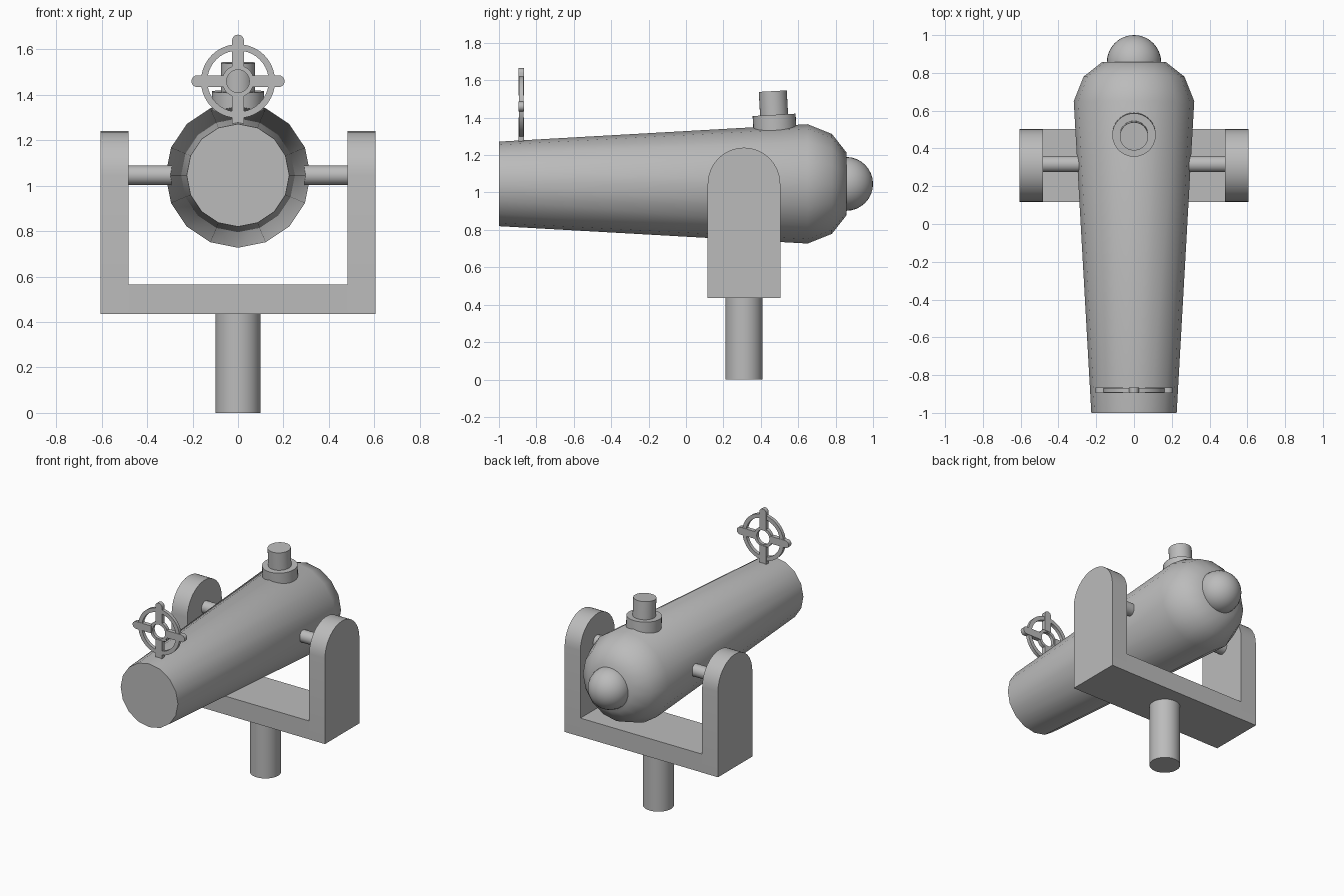
import bpy, bmesh
from math import sin, cos, pi, radians
from mathutils import Matrix, Vector

cube = bpy.data.objects.get("Cube")
if cube:
    bpy.data.objects.remove(cube)

GREY = (0.5, 0.5, 0.5, 1)
metal = bpy.data.materials.new("grey_metal")
metal.use_nodes = True
metal.diffuse_color = GREY
metal.node_tree.nodes["Principled BSDF"].inputs["Base Color"].default_value = GREY

AXIS_Z = 1.046      # height of the barrel axis and trunnions
PIVOT_Y = 0.31      # depth of the mount
Z_TO_Y = Matrix.Rotation(-pi / 2, 4, 'X')
Z_TO_X = Matrix.Rotation(pi / 2, 4, 'Y')


def finish(name, bm, matrix, angle=None):
    """Turn a bmesh into a placed, coloured object."""
    bmesh.ops.transform(bm, matrix=matrix, verts=bm.verts)
    bmesh.ops.recalc_face_normals(bm, faces=bm.faces)
    mesh = bpy.data.meshes.new(name)
    bm.to_mesh(mesh)
    bm.free()
    mesh.materials.append(metal)
    obj = bpy.data.objects.new(name, mesh)
    bpy.context.collection.objects.link(obj)
    if angle:
        bpy.ops.object.select_all(action='DESELECT')
        obj.select_set(True)
        bpy.context.view_layer.objects.active = obj
        bpy.ops.object.shade_smooth_by_angle(angle=radians(angle))
    return obj


def lathe(name, profile, matrix, sides=32, closed=False, angle=35):
    """Revolve (radius, height) points about z; cap the ends unless closed."""
    bm = bmesh.new()
    rings = [[bm.verts.new((r * cos(2 * pi * i / sides), r * sin(2 * pi * i / sides), h))
              for i in range(sides)] for r, h in profile]
    pairs = list(zip(rings, rings[1:]))
    if closed:
        pairs.append((rings[-1], rings[0]))
    else:
        bm.faces.new(rings[0])
        bm.faces.new(rings[-1])
    for a, b in pairs:
        for i in range(sides):
            j = (i + 1) % sides
            bm.faces.new((a[i], a[j], b[j], b[i]))
    return finish(name, bm, matrix, angle)


def tube(name, radius, low, high, matrix):
    return lathe(name, [(radius, low), (radius, high)], matrix)


def arch(name, half, bottom, spring, depth, matrix, steps=16):
    """Round-topped plate: outline in the yz plane, extruded along x."""
    bm = bmesh.new()
    outline = [(-half, bottom), (half, bottom)]
    outline += [(half * cos(pi * i / steps), spring + half * sin(pi * i / steps))
                for i in range(steps + 1)]
    face = bm.faces.new([bm.verts.new((-depth / 2, y, z)) for y, z in outline])
    side = bmesh.ops.extrude_face_region(bm, geom=[face])["geom"]
    bmesh.ops.translate(bm, vec=(depth, 0, 0),
                        verts=[v for v in side if isinstance(v, bmesh.types.BMVert)])
    return finish(name, bm, matrix, 30)


def box(name, size, centre):
    bm = bmesh.new()
    bmesh.ops.create_cube(bm, size=1)
    bmesh.ops.scale(bm, vec=size, verts=bm.verts)
    return finish(name, bm, Matrix.Translation(centre))


# Tapered barrel with rounded breech
barrel_place = Matrix.Translation((0, 0, AXIS_Z)) @ Z_TO_Y
lathe("barrel", [(0.226, -1), (0.319, 0.65), (0.267, 0.78), (0.168, 0.858)],
      barrel_place, sides=16, angle=40)

# Ball on the breech
bm = bmesh.new()
bmesh.ops.create_uvsphere(bm, u_segments=32, v_segments=16, radius=0.144)
finish("breech_ball", bm, Matrix.Translation((0, 0.856, AXIS_Z)) @ Z_TO_Y, 40)

# Stepped fitting on top, square to the taper
fitting = Matrix.Translation((0, 0.471, 1.415)) @ Matrix.Rotation(radians(3.2), 4, 'X')
tube("fitting_base", 0.115, -0.1, 0, fitting)
tube("fitting_cap", 0.075, -0.01, 0.127, fitting)

# Swivel mount
tube("pedestal", 0.1, 0, 0.436, Matrix.Translation((0, PIVOT_Y, 0)))
box("yoke_crossbar", (0.962, 0.386, 0.131), (0, PIVOT_Y, 0.5005))
for side, sx in (("left", 1), ("right", -1)):
    arch(side + "_yoke_arm", 0.194, 0.435, AXIS_Z, 0.124,
         Matrix.Translation((sx * 0.543, PIVOT_Y, 0)))
    tube(side + "_trunnion", 0.043, -0.13, 0.13,
         Matrix.Translation((sx * 0.36, PIVOT_Y + 0.007, AXIS_Z)) @ Z_TO_X)

# Ring sight: rim, hub and four round-ended spokes
sight = Matrix.Translation((0, -0.88, 1.46))
for name, inner, outer in (("sight_rim", 0.135, 0.163), ("sight_hub", 0.05, 0.07)):
    lathe(name, [(inner, -0.012), (outer, -0.012), (outer, 0.012), (inner, 0.012)],
          sight @ Z_TO_Y, sides=40, closed=True)
for i, name in enumerate(("upper", "right", "lower", "left")):
    turn = Matrix.Rotation(-pi / 2 * i, 4, 'Y')
    arch(name + "_sight_spoke", 0.026, 0.058, 0.179, 0.03,
         sight @ turn @ Matrix.Rotation(pi / 2, 4, 'Z'), steps=10)
